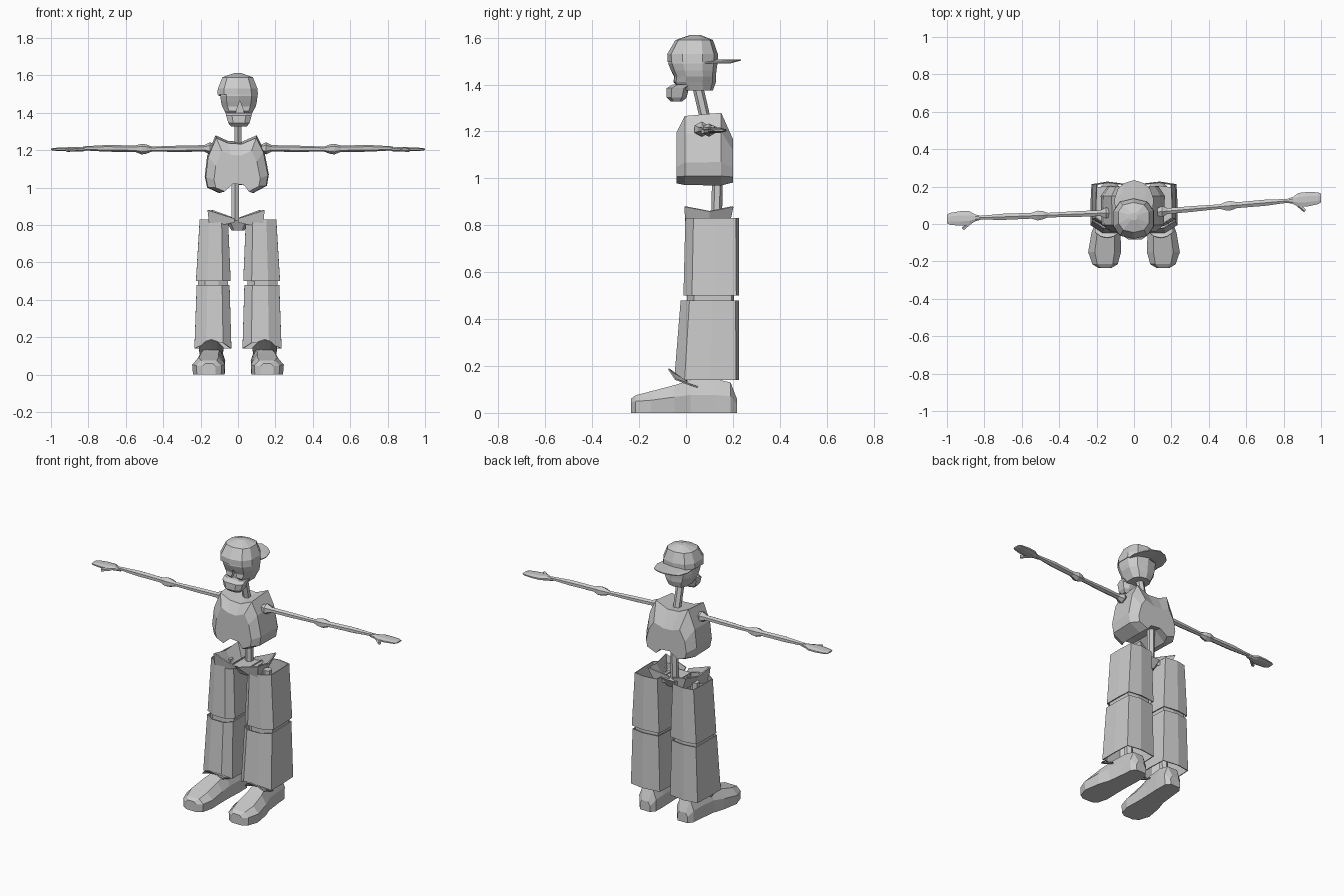
import bpy, math
from mathutils import Vector

if "Cube" in bpy.data.objects:
    bpy.data.objects.remove(bpy.data.objects["Cube"])

grey = bpy.data.materials.new("plain_grey")
grey.use_nodes = True
COLOR = (0.6, 0.6, 0.6, 1)
grey.diffuse_color = COLOR
grey.node_tree.nodes["Principled BSDF"].inputs["Base Color"].default_value = COLOR


def make(name, verts, faces, thick=0):
    me = bpy.data.meshes.new(name)
    me.from_pydata([tuple(v) for v in verts], [], faces)
    me.materials.append(grey)
    ob = bpy.data.objects.new(name, me)
    bpy.context.collection.objects.link(ob)
    bpy.context.view_layer.objects.active = ob
    ob.select_set(True)
    bpy.ops.object.mode_set(mode='EDIT')
    bpy.ops.mesh.select_all(action='SELECT')
    bpy.ops.mesh.normals_make_consistent(inside=False)
    bpy.ops.object.mode_set(mode='OBJECT')
    ob.select_set(False)
    if thick:
        mod = ob.modifiers.new("thickness", 'SOLIDIFY')
        mod.thickness = thick
        mod.offset = 0
    return ob


def loft(name, rings, caps=True, thick=0, closed=True):
    """Skin a list of equal-length point rings."""
    n = len(rings[0])
    verts = [p for r in rings for p in r]
    faces = []
    for i in range(len(rings) - 1):
        for j in range(n if closed else n - 1):
            k = (j + 1) % n
            faces.append((i * n + j, i * n + k, (i + 1) * n + k, (i + 1) * n + j))
    if caps and closed:
        faces += [tuple(range(n)), tuple(range(len(verts) - n, len(verts)))]
    return make(name, verts, faces, thick)


def oval(n, turn=0.5):
    return [(math.cos((i + turn) * math.tau / n), math.sin((i + turn) * math.tau / n)) for i in range(n)]


def boxy(n, power=0.7):
    return [tuple(math.copysign(abs(c) ** power, c) for c in p) for p in oval(n)]


def flat_ring(shape, z, cx, cy, hx, hy):
    return [(cx + a * hx, cy + b * hy, z) for a, b in shape]


def rod(name, a, b, r, sides=6):
    a, b = Vector(a), Vector(b)
    q = (b - a).to_track_quat('Z', 'Y')
    return loft(name, [[e + q @ Vector((c * r, s * r, 0)) for c, s in oval(sides)] for e in (a, b)])


# Skull with a set-back eye band, and a carved nose
skull_rings = [(1.375, .045, .062, .07), (1.41, .035, .08, .092), (1.435, .037, .094, .09),
               (1.46, .033, .1, .097), (1.49, .029, .103, .105), (1.53, .029, .098, .1)]
skull = loft("skull", [flat_ring(boxy(10, .8), z, .005, y, hx, hy) for z, y, hx, hy in skull_rings])
nose = make("nose_cutter", [(x, y, z) for y in (-.12, -.03) for x, z in ((-.015, 1.395), (.035, 1.395), (.01, 1.465))],
            [(0, 1, 2), (3, 4, 5), (0, 1, 4, 3), (1, 2, 5, 4), (2, 0, 3, 5)])
nose.hide_render = True
cut = skull.modifiers.new("nose", 'BOOLEAN')
cut.operation = 'DIFFERENCE'
cut.object = nose
nose.hide_set(True)
nose.display_type = 'WIRE'

# Jaw
jaw_rings = [(1.327, -.04, .045, .025), (1.345, -.04, .06, .045), (1.385, -.035, .072, .05), (1.4, -.01, .075, .05)]
loft("jaw", [flat_ring(boxy(8), z, .005, y, hx, hy) for z, y, hx, hy in jaw_rings])

# Backward cap with its brim
cap_rings = [(1.497, .028, .113, .107), (1.53, .028, .11, .108), (1.59, .035, .085, .08), (1.612, .04, .02, .02)]
loft("cap", [flat_ring(boxy(10, .8), z, -.002, y, hx, hy) for z, y, hx, hy in cap_rings])
loft("cap_brim", [[(a * w, y + (1 - a * a) * bow, 1.505 - .012 * a * a) for a in (-1, -.6, 0, .6, 1)]
                  for w, y, bow in ((.1, .08, .04), (.105, .13, .05), (.085, .19, .045))], thick=.005, closed=False)

# Neck and spine
rod("neck", (0, .048, 1.4), (0, .09, 1.22), .023)
rod("spine", (-.015, .13, .8), (-.015, .135, 1.06), .023)

# Ribcage: one outline, drawn in at the front and back
outline = [(-.165, 1), (-.178, 1.06), (-.165, 1.17), (-.12, 1.28), (-.055, 1.25), (.02, 1.245), (.1, 1.28),
           (.14, 1.2), (.165, 1.07), (.155, 1.01), (.08, .97), (.045, 1.02), (-.035, 1.03), (-.1, .97)]
loft("ribcage", [[(x * sx, y, 1 + (z - 1) * sz) for x, z in outline]
                 for y, sx, sz in ((-.04, .72, .7), (-.005, .97, .95), (.15, 1, 1), (.2, .8, .6))])

# Arms: slim tubes along x, with swollen shoulder and elbow, and flat hands
ARM = [(.125, .022, 0), (.15, .034, 0), (.18, .018, 0), (.3, .018, -.002), (.46, .014, -.004), (.49, .026, -.004),
       (.515, .03, -.004), (.55, .018, -.002), (.7, .019, 0), (.83, .011, 0)]
HAND = [(.82, .012, .011), (.85, .02, .013), (.88, .04, .013), (.93, .042, .011), (.985, .034, .008), (1, .025, .004)]
for side, s, y0, slope in (("left", 1, .065, .085), ("right", -1, .06, -.038)):
    def across(x):
        return y0 + slope * (x - .13)
    loft(side + "_arm", [[(s * x, across(x) + c * r, 1.21 + dz + k * r * .95) for c, k in oval(6)] for x, r, dz in ARM])
    loft(side + "_hand", [[(s * x, across(x) + c * hy, 1.205 + k * hz) for c, k in oval(8)] for x, hy, hz in HAND])
    tip = across(.88)
    rod(side + "_thumb", (s * .87, tip - .02, 1.203), (s * .915, tip - .058, 1.2), .01, 5)

# Pelvis: two flared wings and a low bridge
RIM = [(.01, .0, .835), (.15, -.005, .88), (.145, .1, .86), (.13, .2, .88), (.015, .16, .84)]
LOW = [(.01, .02, .815), (.14, 0, .785), (.1, .1, .79), (.09, .18, .79), (.01, .15, .8)]
for side, s in (("left", 1), ("right", -1)):
    loft(side + "_hip_wing", [[(s * x - .01, y, z) for x, y, z in row] for row in (RIM, LOW)], thick=.007, closed=False)
bridge = boxy(8, .5)
loft("hip_bridge", [flat_ring(bridge, z, 0, .1, hx, hy) for z, hx, hy in ((.77, .035, .05), (.825, .07, .08))])

# Trouser legs: open tubes with a squarish section and a creased front
SECTION = [(-1, -.7), (-.55, -1), (.35, -1), (1, -.7), (1, .1), (.95, .9), (.1, 1), (-.95, .9), (-1, .1)]


def trouser(name, levels, s):
    rings = []
    for z, x0, x1, y0, y1 in levels:
        cx, hx, cy, hy = (x0 + x1) / 2, (x1 - x0) / 2, (y0 + y1) / 2, (y1 - y0) / 2
        rings.append([(s * (cx + a * hx), cy + b * hy, z + (.03 if b < -.9 and z < .2 else 0)) for a, b in SECTION])
    return loft(name, rings, caps=False, thick=.006)


for side, s, inner in (("left", 1, .035), ("right", -1, .046)):
    trouser(side + "_thigh", [(.83, inner + .01, .202, 0, .222), (.5, inner - .004, .222, -.008, .224)], s)
    trouser(side + "_shin", [(.48, inner + .002, .218, -.02, .222), (.14, inner - .008, .23, -.045, .224)], s)
    cx = s * (.128 + inner / 10)
    loft(side + "_knee", [flat_ring(SECTION, z, cx, .105, .08, .1) for z in (.455, .53)])
    rod(side + "_thigh_bone", (cx, .1, .82), (cx, .1, .5), .025)
    rod(side + "_shin_bone", (cx, .1, .48), (cx, .11, .1), .025)

    # Shoe: sections from toe to heel (y, centre, half width, side height, top height)
    shoe = []
    for y, c, w, h, top in ((-.235, .155, .035, .05, .06), (-.215, .155, .068, .055, .075), (-.15, .157, .088, .06, .092),
                            (-.05, .15, .078, .075, .118), (.02, .138, .066, .085, .14), (.12, .13, .062, .085, .145),
                            (.19, .128, .058, .08, .13), (.217, .128, .035, .04, .06)):
        shoe.append([(s * (c + a * w), y, z) for a, z in
                     ((-.95, 0), (-1, h * .9), (-.6, top), (.6, top), (1, h * .9), (.95, 0))])
    loft(side + "_shoe", shoe)

    # Shoe tongue, arched and leaning forward
    loft(side + "_shoe_tongue", [[(s * .143 + a * w, y + .03 * a * a, z - drop * a * a) for a in (-1, -.5, 0, .5, 1)]
                                 for w, y, z, drop in ((.062, .02, .12, .01), (.066, -.075, .188, .045))],
         thick=.006, closed=False)
